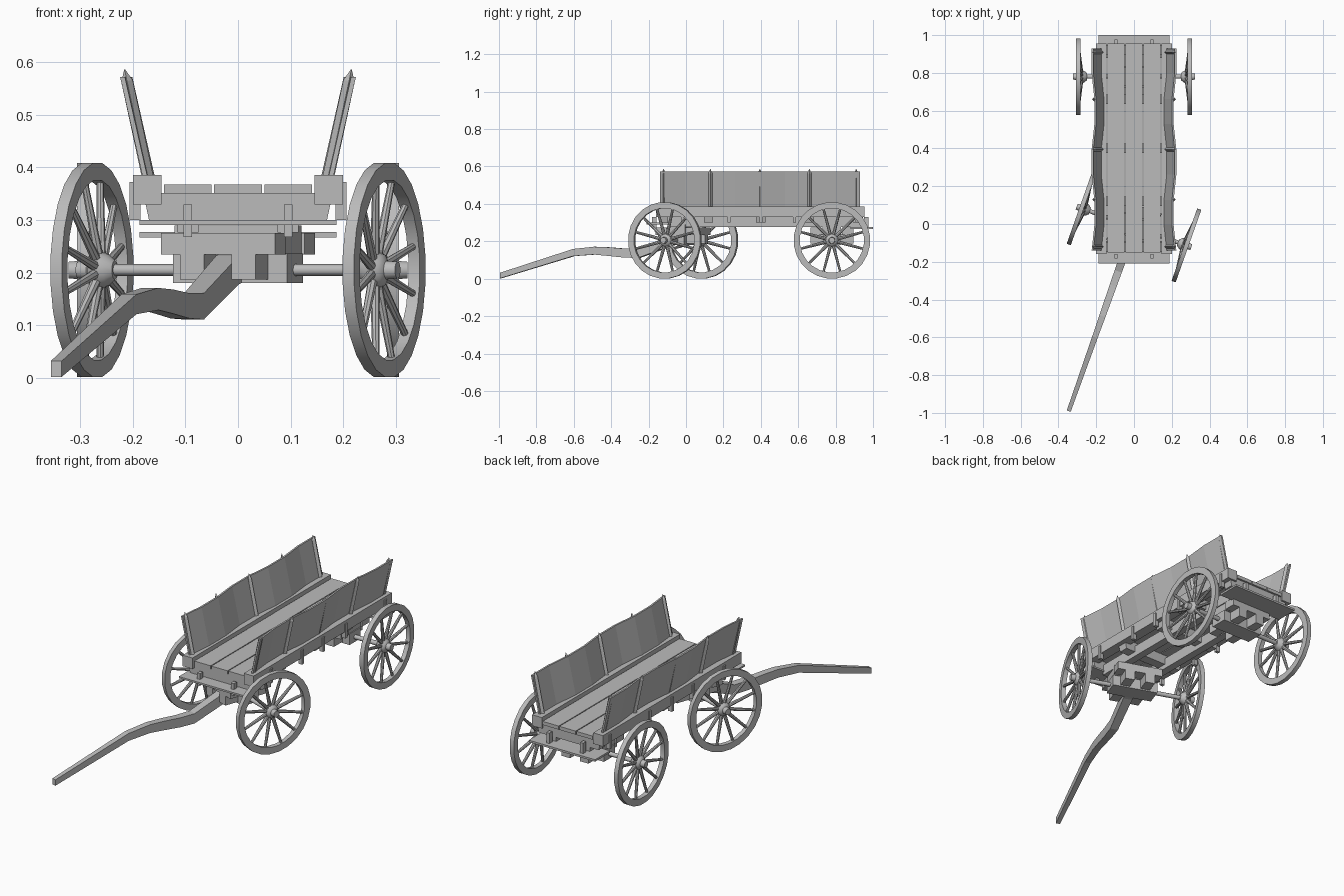
import bpy, bmesh, math
from mathutils import Matrix, Vector

if "Cube" in bpy.data.objects:
    bpy.data.objects.remove(bpy.data.objects["Cube"])

wood = bpy.data.materials.new("grey_wood")
wood.use_nodes = True
wood.diffuse_color = (0.5, 0.5, 0.5, 1)
wood.node_tree.nodes["Principled BSDF"].inputs["Base Color"].default_value = (0.5, 0.5, 0.5, 1)

FIXED = Matrix()
FRONT = Matrix.Translation((0, -0.015, 0)) @ Matrix.Rotation(math.radians(-19.5), 4, 'Z')
REAR = Matrix.Translation((0, 0.78, 0))
AXLE_Z = 0.205


def finish(name, bm, place=FIXED, smooth=False):
    bm.transform(place)
    bmesh.ops.recalc_face_normals(bm, faces=bm.faces)
    mesh = bpy.data.meshes.new(name)
    bm.to_mesh(mesh)
    bm.free()
    obj = bpy.data.objects.new(name, mesh)
    bpy.context.collection.objects.link(obj)
    mesh.materials.append(wood)
    if smooth:
        bpy.ops.object.select_all(action='DESELECT')
        obj.select_set(True)
        bpy.context.view_layer.objects.active = obj
        bpy.ops.object.shade_smooth_by_angle(angle=math.radians(40))
    return obj


def box(name, x, y, z, place=FIXED, taper=1.0):
    """Box from (low, high) ranges; taper narrows its underside in x."""
    bm = bmesh.new()
    bmesh.ops.create_cube(bm, size=1)
    for v in bm.verts:
        low = v.co.z < 0
        v.co = [r[0] + (r[1] - r[0]) * (c + 0.5) for r, c in zip((x, y, z), v.co)]
        if low:
            v.co.x *= taper
    return finish(name, bm, place)


def rod(bm, a, b, r1, r2, sides=8):
    a, b = Vector(a), Vector(b)
    d = b - a
    m = Matrix.Translation((a + b) / 2) @ d.to_track_quat('Z', 'Y').to_matrix().to_4x4()
    bmesh.ops.create_cone(bm, cap_ends=True, segments=sides, radius1=r1, radius2=r2,
                          depth=d.length, matrix=m)


def lathe(bm, profile, sides, closed):
    """Spin (x, radius) points around the axle line."""
    rings = []
    for i in range(sides):
        a = 2 * math.pi * (i + 0.5) / sides
        rings.append([bm.verts.new((x, r * math.sin(a), AXLE_Z + r * math.cos(a))) for x, r in profile])
    n = len(profile)
    for i in range(sides):
        p, q = rings[i], rings[(i + 1) % sides]
        for j in range(n if closed else n - 1):
            k = (j + 1) % n
            bm.faces.new((p[j], p[k], q[k], q[j]))
    if not closed:
        bm.faces.new([r[0] for r in rings])
        bm.faces.new([r[-1] for r in rings])


# Dished wheels and axles
def wheel(name, side, place):
    bm = bmesh.new()
    lathe(bm, [(side * x, r) for x, r in ((.283, .205), (.306, .205), (.306, .172), (.283, .172))], 24, True)
    finish(name + "_rim", bm, place, True)
    bm = bmesh.new()
    for i in range(12):
        a = 2 * math.pi * (i + 0.5) / 12
        s, c = math.sin(a), math.cos(a)
        rod(bm, (side * .278, .02 * s, AXLE_Z + .02 * c),
            (side * .294, .176 * s, AXLE_Z + .176 * c), .0095, .0065)
    finish(name + "_spokes", bm, place, True)
    bm = bmesh.new()
    hub = ((.248, .018), (.262, .03), (.278, .037), (.294, .03), (.3, .018), (.322, .016))
    lathe(bm, [(side * x, r) for x, r in hub], 16, False)
    finish(name + "_hub", bm, place, True)


for end, place in (("front", FRONT), ("rear", REAR)):
    for side, word in ((1, "left"), (-1, "right")):
        wheel(f"{end}_{word}_wheel", side, place)
    bm = bmesh.new()
    rod(bm, (-.3, 0, AXLE_Z), (.3, 0, AXLE_Z), .011, .011, 12)
    finish(end + "_axle", bm, place, True)
    # Running gear blocks over each axle
    box(end + "_axle_block", (-.115, .115), (-.045, .045), (.18, .236), place)
    for y, word in ((-.085, "fore"), (.085, "aft")):
        box(f"{end}_{word}_bolster", (-.115, .115), (y - .03, y + .03), (.235, .275), place)
    for s in (-1, 1):
        box(end + "_hound", (s * .052 - .024, s * .052 + .024), (-.115, .115), (.187, .24), place)
    box(end + "_bolster_pad", (-.11, .11), (-.05, .05), (.235, .29), place)

# Draw tongue, swept through stations of (distance, centre z, half height, half width)
stations = ((0, .215, .027, .023), (.06, .205, .027, .023), (.25, .136, .025, .02), (.33, .137, .024, .019),
            (.42, .145, .023, .018), (.5, .15, .021, .017), (.62, .14, .019, .015), (1.035, .017, .015, .011))
bm = bmesh.new()
rings = [[bm.verts.new((sx * w, -d, z + sz * h)) for sx, sz in ((-1, -1), (1, -1), (1, 1), (-1, 1))]
         for d, z, h, w in stations]
for p, q in zip(rings, rings[1:]):
    for j in range(4):
        k = (j + 1) % 4
        bm.faces.new((p[j], p[k], q[k], q[j]))
bm.faces.new(rings[0])
bm.faces.new(rings[-1])
finish("tongue", bm, FRONT)

# Bed: floor planks, cross beams and step plates
for i in (-1, 0, 1):
    box("floor_plank", (i * .0955 - .0455, i * .0955 + .0455), (-.15, .955), (.35, .368))
for y in (-.12, .12, .4, .66, .92):
    box("cross_beam", (-.18, .18), (y - .025, y + .025), (.3, .351), taper=.94)
box("front_step", (-.187, .187), (-.21, -.09), (.291, .3))
box("rear_step", (-.187, .187), (.88, 1.0), (.267, .277))

for s in (-1, 1):
    def mir(a, b):
        return (s * a, s * b) if s > 0 else (s * b, s * a)
    word = "left" if s > 0 else "right"
    box(word + "_sill", mir(.145, .2), (-.16, .955), (.33, .386))
    box(word + "_under_rail", mir(.075, .115), (-.1, .94), (.276, .332))
    for y in (-.17, .965):
        box(word + "_end_post", mir(.087, .104), (y - .012, y + .012), (.268, .33))
    for y in (-.02, .23, .4, .58, .9):
        box(word + "_bracket", mir(.185, .206), (y - .008, y + .008), (.3, .372))

    # Flared side boards with a gentle zigzag, held by pointed stakes
    bm = bmesh.new()
    cols = []
    for i in range(9):
        y = -.14 + i * 1.07 / 8
        wob = .01 * math.cos(i * math.pi / 2 + math.pi / 4)
        cols.append([bm.verts.new((s * (x + wob), y, z)) for x, z in
                     ((.166, .386), (.175, .386), (.217, .572), (.208, .572))])
    for p, q in zip(cols, cols[1:]):
        for j in range(4):
            k = (j + 1) % 4
            bm.faces.new((p[j], p[k], q[k], q[j]))
    bm.faces.new(cols[0])
    bm.faces.new(cols[-1])
    finish(word + "_side_board", bm)
    bm = bmesh.new()
    for y in (-.12, .13, .395, .66, .91):
        base, neck, tip = (s * .167, y, .36), (s * .211, y, .564), (s * .2155, y, .586)
        rod(bm, base, neck, .011, .011, 4)
        rod(bm, neck, tip, .011, .001, 4)
    finish(word + "_stakes", bm)
